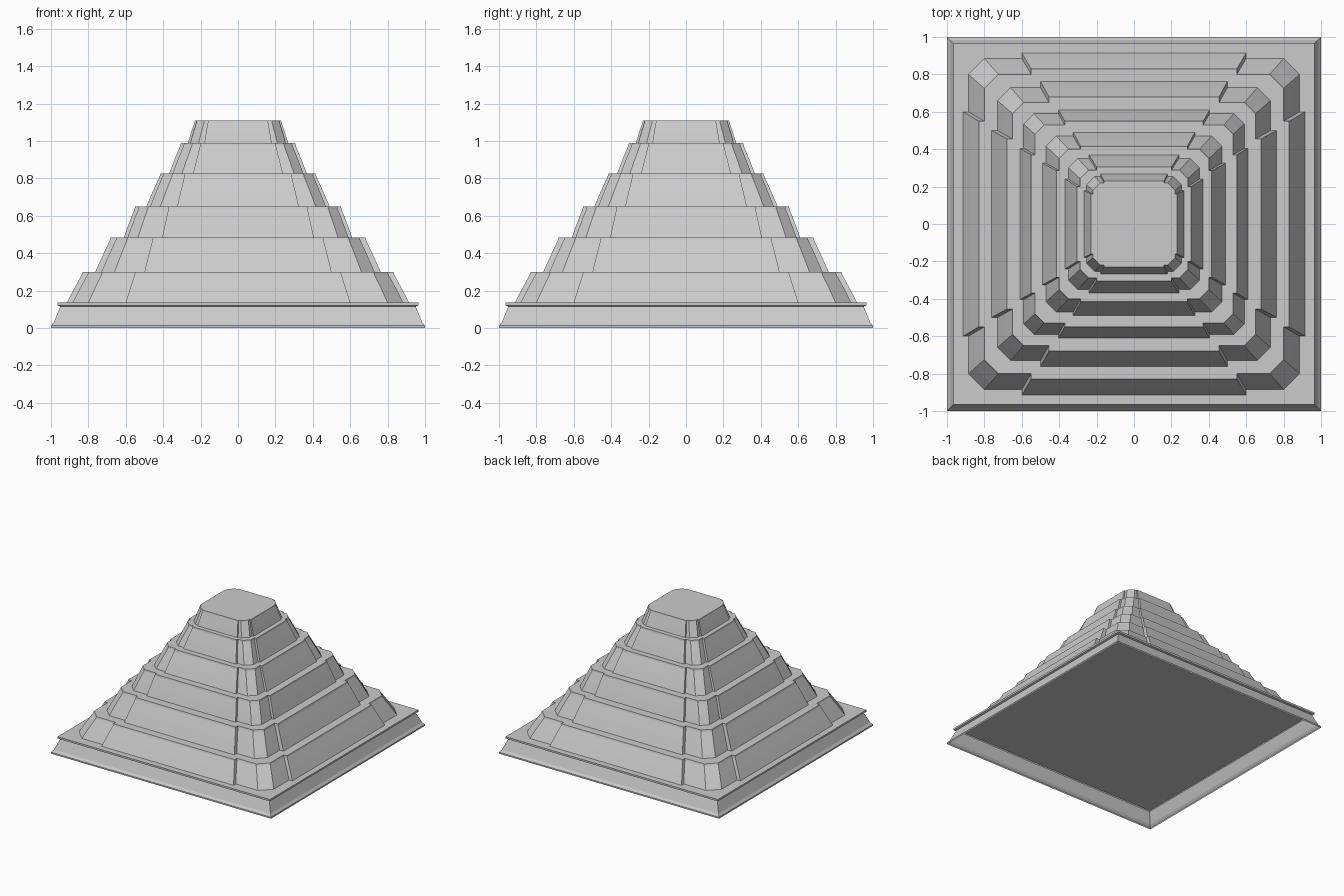
import bpy, bmesh

if "Cube" in bpy.data.objects:
    bpy.data.objects.remove(bpy.data.objects["Cube"])


def turned(quarter):
    """Repeat the points of one side around the four sides."""
    pts = list(quarter)
    ring = []
    for _ in range(4):
        ring += pts
        pts = [(-y, x) for x, y in pts]
    return ring


def loft(name, rings, close_bottom=False):
    """Skin a stack of (z, outline) rings and cap the top."""
    bm = bmesh.new()
    rows = [[bm.verts.new((x, y, z)) for x, y in pts] for z, pts in rings]
    n = len(rows[0])
    for lo, hi in zip(rows, rows[1:]):
        for i in range(n):
            j = (i + 1) % n
            bm.faces.new((lo[i], lo[j], hi[j], hi[i]))
    bm.faces.new(rows[-1])
    if close_bottom:
        bm.faces.new(rows[0][::-1])
    me = bpy.data.meshes.new(name)
    bm.to_mesh(me)
    bm.free()
    ob = bpy.data.objects.new(name, me)
    bpy.context.collection.objects.link(ob)
    return ob


def tier_outline(panel, width, corner, cut):
    """Square with chamfered corners and a raised panel on each side."""
    return turned([(-corner + cut, -corner), (-width, -corner), (-width, -panel),
                   (width, -panel), (width, -corner), (corner - cut, -corner)])


def mix(a, b, t):
    return [u + (v - u) * t for u, v in zip(a, b)]


# plinth: sloping skirt with a small lip, open underneath
plinth_profile = [(0, 1.0), (0.012, 1.0), (0.03, 0.985), (0.115, 0.95),
                  (0.12, 0.965), (0.135, 0.965)]
loft("plinth", [(z, turned([(-r, -r)])) for z, r in plinth_profile])

# tiers: z range, then (panel distance, panel half width, corner distance, chamfer)
tiers = [
    (0.135, 0.30, (0.915, 0.60, 0.885, 0.085), (0.83, 0.55, 0.80, 0.075)),
    (0.30, 0.485, (0.763, 0.50, 0.73, 0.07), (0.68, 0.455, 0.65, 0.06)),
    (0.485, 0.65, (0.61, 0.405, 0.59, 0.055), (0.55, 0.37, 0.53, 0.05)),
    (0.65, 0.825, (0.49, 0.325, 0.47, 0.055), (0.415, 0.285, 0.40, 0.05)),
    (0.825, 0.99, (0.368, 0.24, 0.35, 0.05), (0.305, 0.20, 0.288, 0.045)),
    (0.99, 1.11, (0.268, 0.18, 0.255, 0.045), (0.23, 0.16, 0.22, 0.04)),
]
for i, (z0, z1, low, high) in enumerate(tiers):
    rings = [(z0 + (z1 - z0) * t, tier_outline(*mix(low, high, s)))
             for t, s in ((0, 0), (0.45, 0.45), (0.92, 0.95), (1, 1))]
    loft(f"tier_{i + 1}", rings)
